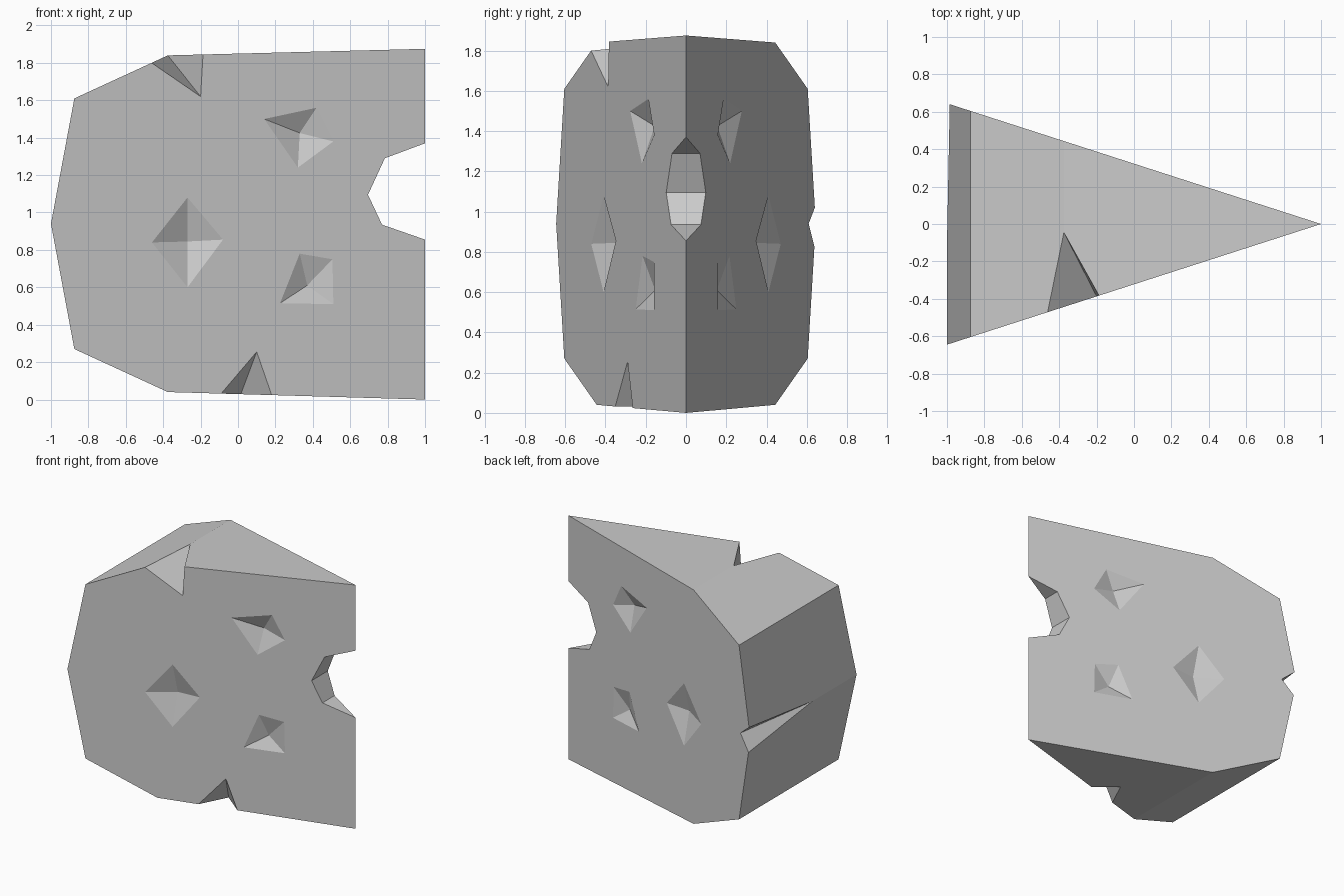
import bpy
import bmesh
from mathutils import Vector

cube = bpy.data.objects.get("Cube")
if cube:
    bpy.data.objects.remove(cube, do_unlink=True)

SLOPE = 0.3225  # half thickness gained per unit away from the tip


def half(x):
    return SLOPE * (1 - x)


def make_object(name, bm):
    bmesh.ops.recalc_face_normals(bm, faces=bm.faces)
    mesh = bpy.data.meshes.new(name)
    bm.to_mesh(mesh)
    bm.free()
    obj = bpy.data.objects.new(name, mesh)
    bpy.context.collection.objects.link(obj)
    return obj


# Wedge body: side outline thickened to both sides, closed to an edge at the tip
outline = [(-1, 0.94), (-0.875, 1.61), (-0.375, 1.84), (1, 1.875),
           (1, 1.37), (0.785, 1.29), (0.695, 1.095), (0.77, 0.935), (1, 0.855),
           (1, 0), (-0.375, 0.04), (-0.875, 0.27)]
bm = bmesh.new()
front = [bm.verts.new((x, -half(x), z)) for x, z in outline]
back = [v if v.co.x > 0.999 else bm.verts.new((v.co.x, -v.co.y, v.co.z)) for v in front]
bm.faces.new(front)
bm.faces.new(back[::-1])
for i in range(len(outline)):
    j = (i + 1) % len(outline)
    corners = list(dict.fromkeys([front[i], front[j], back[j], back[i]]))
    if len(corners) > 2:
        bm.faces.new(corners)
wedge = make_object("wedge_body", bm)

# Cutter made of convex spikes that reach out through each rim
cut = bmesh.new()


def add_cut(rim, apex, keep_apex):
    rim = [Vector(p) for p in rim]
    apex = Vector(apex)
    centre = sum(rim, Vector()) / len(rim)
    points = [apex + (p - apex) * 1.1 for p in rim]
    points.append(apex + (centre - apex) * 8)
    if keep_apex:
        points.append(apex)
    verts = [cut.verts.new(p) for p in points]
    bmesh.ops.convex_hull(cut, input=verts)


# Four-sided dents, the same on both sides
dents = [
    ([(-0.46, 0.84), (-0.27, 1.08), (-0.08, 0.855), (-0.27, 0.6)], (-0.27, 0.345, 0.845)),
    ([(0.14, 1.5), (0.42, 1.56), (0.51, 1.38), (0.32, 1.24)], (0.33, 0.155, 1.425)),
    ([(0.33, 0.78), (0.505, 0.75), (0.51, 0.51), (0.225, 0.515)], (0.37, 0.153, 0.61)),
]
for rim, (ax, ay, az) in dents:
    for side in (-1, 1):
        add_cut([(x, side * half(x), z) for x, z in rim], (ax, side * ay, az), True)


# Edge notches: two faces meeting along a valley, with one corner to each side
def add_notch(valley_a, valley_b, corner_a, corner_b):
    middle = (Vector(valley_a) + Vector(valley_b)) / 2
    add_cut([valley_a, valley_b, corner_a, corner_b], middle, False)


def on_front(x, z):
    return (x, -half(x), z)


# Top, bottom and rear notch
add_notch((-0.375, -0.045, 1.84), on_front(-0.2, 1.62),
          on_front(-0.462, 1.8), on_front(-0.187, 1.845))
add_notch((0.015, -0.135, 0.029), on_front(0.1, 0.255),
          on_front(-0.09, 0.032), on_front(0.18, 0.024))
add_notch((-0.89, half(-0.89), 0.94), (-1, -0.11, 0.94),
          (-0.985, half(-0.985), 1.02), (-0.979, half(-0.979), 0.825))
cutter = make_object("notch_cutter", cut)
cutter.hide_render = True

carve = wedge.modifiers.new("carve", "BOOLEAN")
carve.operation = "DIFFERENCE"
carve.solver = "EXACT"
carve.use_self = True
carve.object = cutter
bpy.context.view_layer.objects.active = wedge
bpy.ops.object.modifier_apply(modifier=carve.name)
bpy.data.objects.remove(cutter, do_unlink=True)

# One plain colour
grey = bpy.data.materials.new("light_grey")
grey.use_nodes = True
colour = (0.6, 0.6, 0.6, 1)
grey.diffuse_color = colour
grey.node_tree.nodes["Principled BSDF"].inputs["Base Color"].default_value = colour
wedge.data.materials.clear()
wedge.data.materials.append(grey)
for face in wedge.data.polygons:
    face.material_index = 0
    face.use_smooth = False
